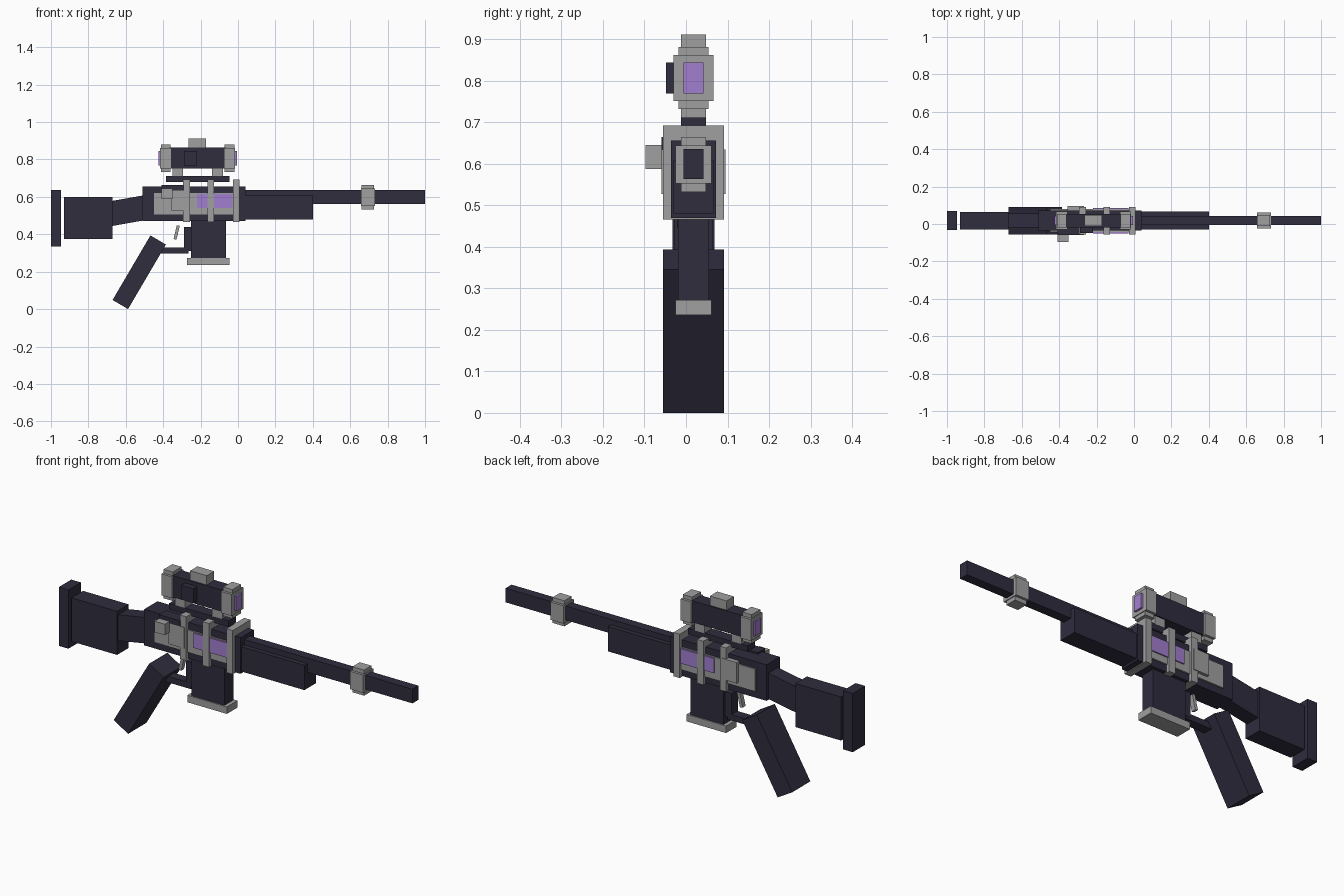
import bpy
import bmesh
from math import radians
from mathutils import Matrix

if "Cube" in bpy.data.objects:
    bpy.data.objects.remove(bpy.data.objects["Cube"], do_unlink=True)


def make_material(name, rgb):
    mat = bpy.data.materials.new(name)
    mat.use_nodes = True
    mat.diffuse_color = (*rgb, 1)
    mat.node_tree.nodes["Principled BSDF"].inputs["Base Color"].default_value = (*rgb, 1)
    return mat


DARK = make_material("dark slate", (0.029, 0.026, 0.048))
GREY = make_material("mid grey", (0.35, 0.35, 0.35))
PURPLE = make_material("soft purple", (0.36, 0.21, 0.62))

MID = 0.018  # the centre plane of the body


def box(name, mat, x, z, y, tilt=0):
    """Box from (min, max) ranges; a single y number is the half width about MID."""
    if not isinstance(y, tuple):
        y = (MID - y, MID + y)
    size = [r[1] - r[0] for r in (x, y, z)]
    centre = [(r[0] + r[1]) / 2 for r in (x, y, z)]
    bm = bmesh.new()
    bmesh.ops.create_cube(bm, size=1, matrix=Matrix.Diagonal((*size, 1)))
    mesh = bpy.data.meshes.new(name)
    bm.to_mesh(mesh)
    bm.free()
    mesh.materials.append(mat)
    obj = bpy.data.objects.new(name, mesh)
    obj.location = centre
    obj.rotation_euler.y = radians(tilt)
    bpy.context.collection.objects.link(obj)
    return obj


def collar(name, x, z, y, step):
    """Stepped ring: a wide block crossed by a taller, narrower one."""
    box(name + "_wide", GREY, x, (z[0] + step, z[1] - step), y)
    box(name + "_tall", GREY, (x[0] + 0.004, x[1] - 0.004), z, y - step * 0.65)


# Stock
box("butt_plate", DARK, (-1, -0.945), (0.335, 0.638), 0.051)
box("stock", DARK, (-0.93, -0.67), (0.375, 0.6), 0.047)
box("stock_neck", DARK, (-0.69, -0.49), (0.46, 0.592), 0.038, -10)

# Receiver, fore end and barrel
box("receiver", DARK, (-0.51, 0.04), (0.47, 0.656), 0.054)
box("handguard", DARK, (0.03, 0.4), (0.48, 0.608), 0.048)
box("barrel", DARK, (0.03, 1), (0.563, 0.636), 0.024)
collar("barrel_collar", (0.657, 0.732), (0.532, 0.664), 0.043, 0.02)

# Side plates and glowing panels
box("side_plate", GREY, (-0.45, 0.0), (0.505, 0.62), 0.062)
box("raised_plate", GREY, (-0.355, -0.268), (0.527, 0.635), 0.077)
box("bolt_cover", DARK, (-0.41, -0.29), (0.632, 0.664), (-0.059, 0.0))
box("bolt_handle", GREY, (-0.408, -0.35), (0.588, 0.645), (-0.097, -0.04))
box("side_panel", PURPLE, (-0.22, -0.03), (0.54, 0.616), 0.068)

# Bands around the receiver
for i, x in enumerate((-0.275, -0.145, -0.01)):
    box(f"receiver_band_{i + 1}", GREY, (x - 0.018, x + 0.018), (0.466, 0.692), 0.073)

# Grip, trigger and magazine
box("grip", DARK, (-0.576, -0.48), (-0.003, 0.397), 0.074, 30.4)
box("trigger_guard", DARK, (-0.43, -0.265), (0.298, 0.329), 0.024)
box("guard_post", DARK, (-0.29, -0.24), (0.31, 0.438), 0.026)
box("trigger", GREY, (-0.336, -0.32), (0.372, 0.448), 0.012, 13)
box("magazine", DARK, (-0.252, -0.065), (0.27, 0.475), 0.037)
box("magazine_base", GREY, (-0.272, -0.046), (0.236, 0.272), 0.043)

# Scope
box("scope_rail", DARK, (-0.385, -0.045), (0.68, 0.711), 0.03)
for end, x in (("rear", -0.322), ("front", -0.11)):
    box(f"scope_mount_{end}", GREY, (x - 0.029, x + 0.029), (0.71, 0.77), 0.03)
box("scope_tube", DARK, (-0.37, -0.065), (0.752, 0.863), 0.036)
for end, x in (("rear", -0.386), ("front", -0.046)):
    collar(f"scope_ring_{end}", (x - 0.03, x + 0.03), (0.732, 0.881), 0.048, 0.019)
box("scope_lenses", PURPLE, (-0.424, -0.006), (0.769, 0.844), 0.024)
box("scope_turret", GREY, (-0.265, -0.17), (0.85, 0.911), 0.03)
box("scope_side_knob", DARK, (-0.29, -0.22), (0.769, 0.844), (-0.048, 0.0))
